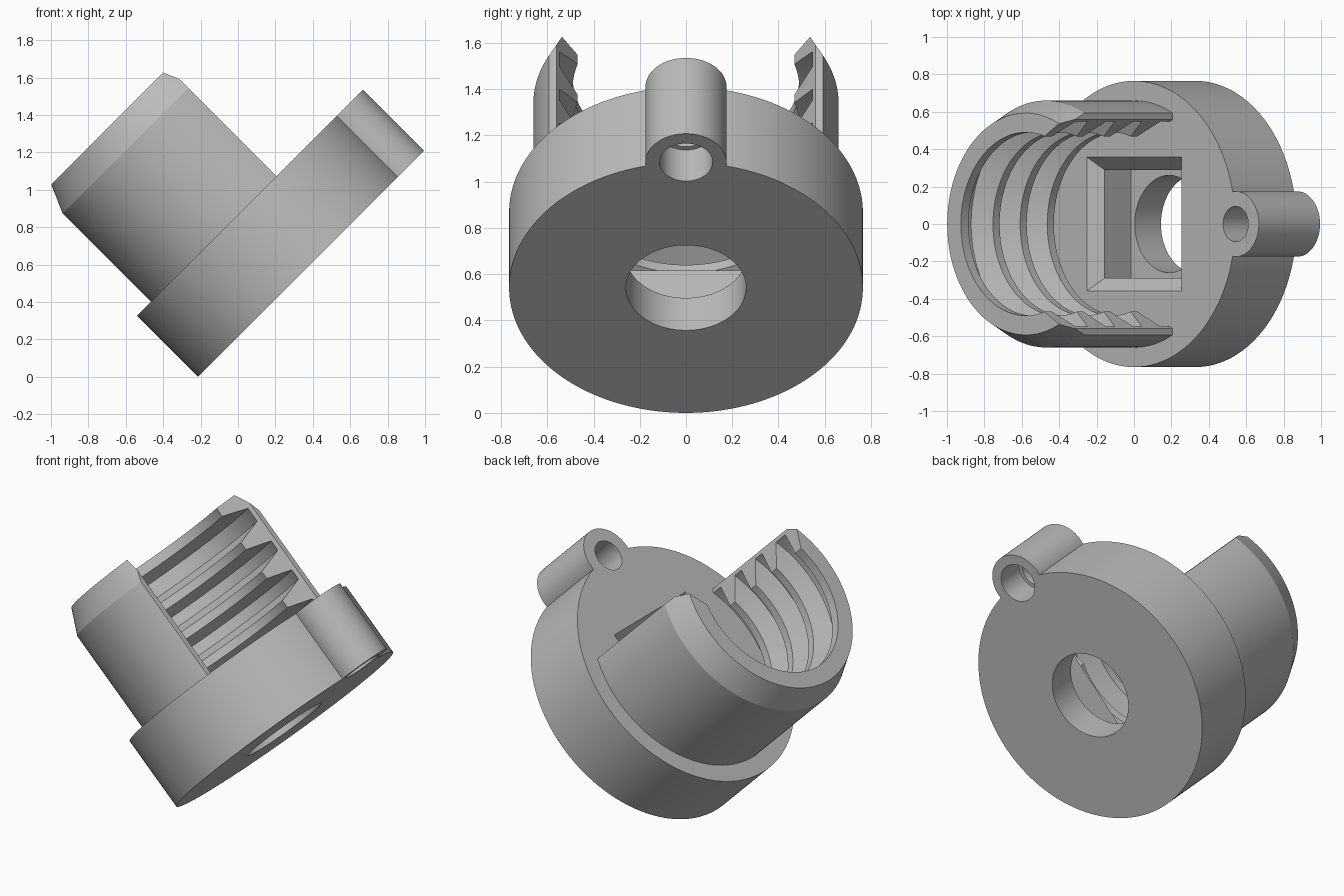
import bpy, bmesh, math
from mathutils import Matrix

cube = bpy.data.objects.get("Cube")
if cube:
    bpy.data.objects.remove(cube, do_unlink=True)

# One plain grey for the whole part
grey = bpy.data.materials.new("light grey plastic")
grey.use_nodes = True
COLOUR = (0.5, 0.5, 0.5, 1)
grey.diffuse_color = COLOUR
grey.node_tree.nodes["Principled BSDF"].inputs["Base Color"].default_value = COLOUR

# Parts are built upright, then the whole assembly is leaned over
TILT = Matrix.Translation((0.328, 0, 0.541)) @ Matrix.Rotation(-math.pi / 4, 4, 'Y')


def finish(name, bm):
    bmesh.ops.recalc_face_normals(bm, faces=bm.faces)
    mesh = bpy.data.meshes.new(name)
    bm.to_mesh(mesh)
    bm.free()
    mesh.materials.append(grey)
    obj = bpy.data.objects.new(name, mesh)
    bpy.context.collection.objects.link(obj)
    return obj


def lathe(name, profile, sides=128, offset=0, phase=0, hollow=False):
    """Revolve (radius, height) points; hollow closes the profile into a ring."""
    bm = bmesh.new()
    rings = []
    for r, z in profile:
        angles = [phase + math.tau * i / sides for i in range(sides)]
        rings.append([bm.verts.new((offset + r * math.cos(t), r * math.sin(t), z)) for t in angles])
    pairs = list(zip(rings, rings[1:]))
    if hollow:
        pairs.append((rings[-1], rings[0]))
    else:
        bm.faces.new(rings[0])
        bm.faces.new(rings[-1])
    for low, high in pairs:
        for i in range(sides):
            j = (i + 1) % sides
            bm.faces.new((low[i], low[j], high[j], high[i]))
    return finish(name, bm)


def prism(name, outline, z0, z1):
    bm = bmesh.new()
    face = bm.faces.new([bm.verts.new((x, y, z0)) for x, y in outline])
    new = bmesh.ops.extrude_face_region(bm, geom=[face])["geom"]
    verts = [g for g in new if isinstance(g, bmesh.types.BMVert)]
    bmesh.ops.translate(bm, verts=verts, vec=(0, 0, z1 - z0))
    return finish(name, bm)


def combine(target, tool, operation):
    tool.hide_render = True
    mod = target.modifiers.new(operation.lower(), 'BOOLEAN')
    mod.object, mod.operation, mod.solver = tool, operation, 'EXACT'
    bpy.context.view_layer.objects.active = target
    bpy.ops.object.modifier_apply(modifier=mod.name)
    bpy.data.objects.remove(tool, do_unlink=True)


# Round base with a side lug
THICK, TOP = 0.463, 1.283
LUG = 0.768
base = lathe("round_base", [(0.765, 0), (0.765, THICK)], 160)
combine(base, lathe("lug", [(0.175, 0), (0.175, THICK)], 64, LUG), 'UNION')

# Stepped lug bore, central hole and chamfered square pocket
bore = [(0.115, -0.1), (0.115, 0.19), (0.095, 0.19), (0.095, 0.6)]
combine(base, lathe("lug_bore", bore, 64, LUG), 'DIFFERENCE')
combine(base, lathe("centre_hole", [(0.26, -0.1), (0.26, 0.3)], 96), 'DIFFERENCE')
pocket = [(0.29, 0.198), (0.29, 0.396), (0.42, 0.526)]
pocket = [(half * math.sqrt(2), z) for half, z in pocket]
combine(base, lathe("square_pocket", pocket, 4, phase=math.pi / 4), 'DIFFERENCE')

# Open threaded socket: tapered outside, ridged inside
CREST, ROOT = 0.49, 0.61
wall = [(ROOT, THICK), (0.66, THICK), (0.66, 1.13), (0.593, TOP), (CREST, TOP),
        (CREST, 1.225), (ROOT, 1.175)]
for z in (1.015, 0.81, 0.605):
    wall += [(ROOT, z + 0.07), (CREST, z + 0.025), (CREST, z - 0.025), (ROOT, z - 0.07)]
socket = lathe("threaded_socket", wall, 160, hollow=True)

# Cut the open side away, with slanted inner edges on the arms
edge = [(1, 1), (0.29, 1), (0.29, 0.56), (0.03, 0.4)]
opening = edge + [(x, -y) for x, y in reversed(edge)]
combine(socket, prism("opening", opening, 0.3, 1.5), 'DIFFERENCE')

# Lean the assembly and smooth the round surfaces
for obj in (base, socket):
    obj.data.transform(TILT)
    bpy.ops.object.select_all(action='DESELECT')
    obj.select_set(True)
    bpy.context.view_layer.objects.active = obj
    bpy.ops.object.shade_smooth_by_angle(angle=math.radians(20))
